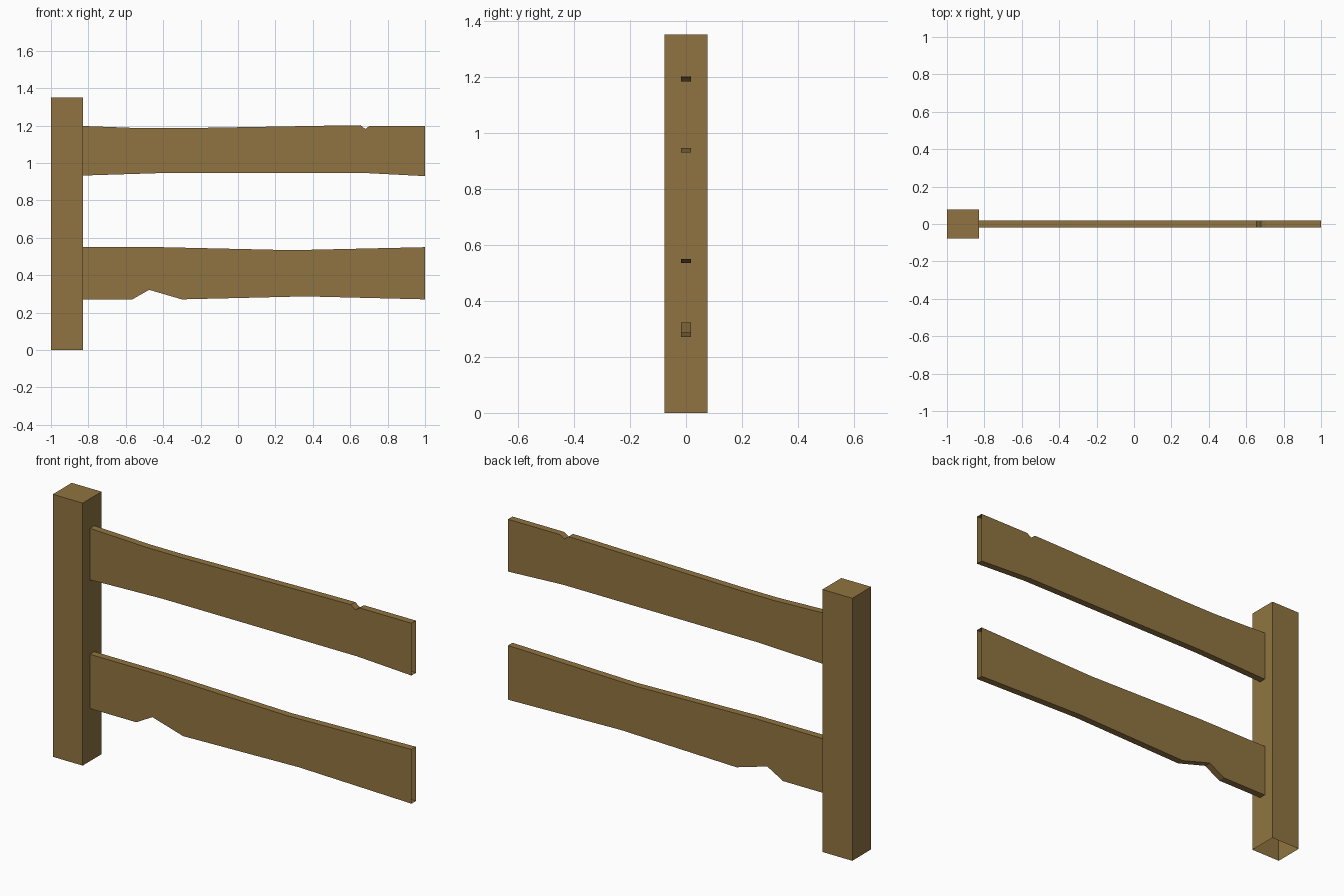
import bpy

if "Cube" in bpy.data.objects:
    bpy.data.objects.remove(bpy.data.objects["Cube"])

wood = bpy.data.materials.new("weathered_wood")
wood.diffuse_color = (0.28, 0.175, 0.052, 1)
wood.use_nodes = True
wood.node_tree.nodes["Principled BSDF"].inputs["Base Color"].default_value = wood.diffuse_color


def add_object(name, verts, faces):
    mesh = bpy.data.meshes.new(name)
    mesh.from_pydata(verts, [], faces)
    mesh.materials.append(wood)
    obj = bpy.data.objects.new(name, mesh)
    bpy.context.collection.objects.link(obj)
    return obj


def plank(name, top, bottom, half=0.018):
    """Flat board from its upper and lower edge lines; both ends stay open."""
    outline = bottom + top[::-1]          # counter-clockwise seen from the front
    n, nb = len(outline), len(bottom)
    verts = [(x, y, z) for y in (-half, half) for x, z in outline]
    faces = [list(range(n)), list(range(2 * n - 1, n - 1, -1))]
    for i in range(n - 1):
        if i != nb - 1:                   # leave the free end open
            faces.append((i, i + n, i + 1 + n, i + 1))
    return add_object(name, verts, faces)


# Square post: capped on top, open underneath
x0, x1, d, h = -1.0, -0.83, 0.077, 1.35
ring = [(x0, -d), (x1, -d), (x1, d), (x0, d)]
post_verts = [(x, y, z) for z in (0, h) for x, y in ring]
post_faces = [(i, (i + 1) % 4, (i + 1) % 4 + 4, i + 4) for i in range(4)]
add_object("post", post_verts, post_faces + [(4, 5, 6, 7)])

# Upper rail with a small nick in its top edge
plank("upper_rail",
      top=[(-0.83, 1.198), (-0.51, 1.186), (-0.31, 1.186), (0.5, 1.2),
           (0.655, 1.202), (0.68, 1.182), (0.705, 1.199), (1.0, 1.199)],
      bottom=[(-0.83, 0.933), (-0.42, 0.946), (0.69, 0.946), (1.0, 0.93)])

# Lower rail with a larger chip in its bottom edge
plank("lower_rail",
      top=[(-0.83, 0.55), (-0.41, 0.55), (0.29, 0.534), (1.0, 0.55)],
      bottom=[(-0.83, 0.271), (-0.565, 0.271), (-0.475, 0.322), (-0.3, 0.271),
              (0.36, 0.287), (1.0, 0.271)])
